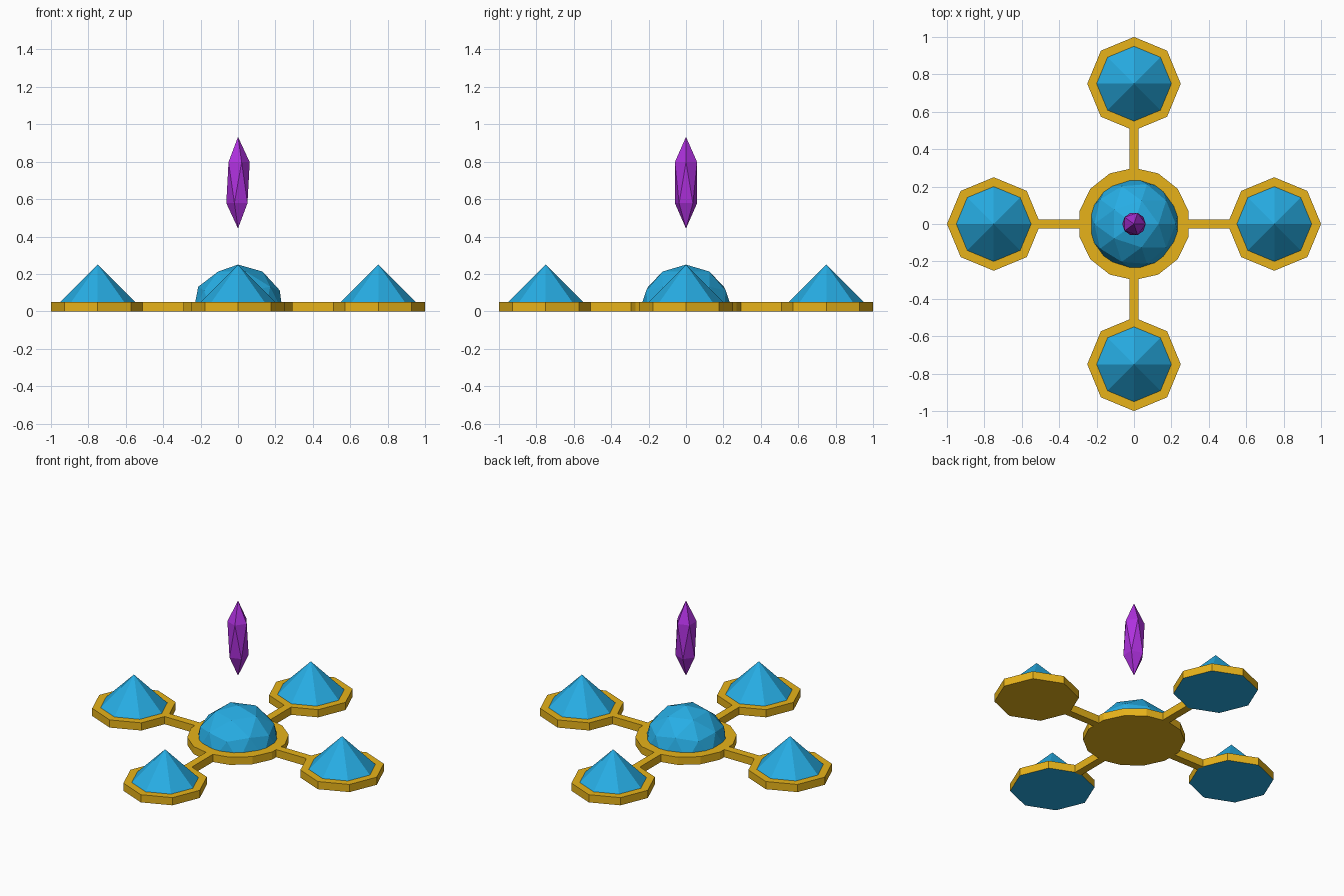
import bpy, bmesh, math
from mathutils import Matrix

if "Cube" in bpy.data.objects:
    bpy.data.objects.remove(bpy.data.objects["Cube"])


def material(name, rgb):
    m = bpy.data.materials.new(name)
    m.diffuse_color = (*rgb, 1)
    m.use_nodes = True
    m.node_tree.nodes["Principled BSDF"].inputs["Base Color"].default_value = m.diffuse_color
    return m


ORANGE = material("orange", (0.80, 0.45, 0.01))
BLUE = material("blue", (0.02, 0.42, 0.78))
PURPLE = material("purple", (0.42, 0.03, 0.72))


def finish(bm, name, mat):
    me = bpy.data.meshes.new(name)
    bm.to_mesh(me)
    bm.free()
    me.materials.append(mat)
    ob = bpy.data.objects.new(name, me)
    bpy.context.collection.objects.link(ob)
    return ob


def prism(name, sides, r1, r2, height, x, y, mat, base=True):
    """Plate or cone standing on z = 0, optionally open underneath."""
    bm = bmesh.new()
    bmesh.ops.create_cone(bm, cap_ends=True, segments=sides, radius1=r1, radius2=r2,
                          depth=height, matrix=Matrix.Translation((x, y, height / 2)))
    if r2 == 0:
        bmesh.ops.remove_doubles(bm, verts=bm.verts, dist=1e-5)
    if not base:
        bottom = [f for f in bm.faces if f.calc_center_median().z < 1e-4]
        bmesh.ops.delete(bm, geom=bottom, context='FACES_ONLY')
    return finish(bm, name, mat)


# centre plate
prism("centre_plate", 14, 0.3, 0.3, 0.05, 0, 0, ORANGE)

# centre dome: upper half of a faceted ball
bm = bmesh.new()
bmesh.ops.create_icosphere(bm, subdivisions=2, radius=0.25)
bmesh.ops.bisect_plane(bm, geom=bm.verts[:] + bm.edges[:] + bm.faces[:],
                       plane_co=(0, 0, 0.02), plane_no=(0, 0, 1), clear_inner=True)
finish(bm, "centre_dome", BLUE)

# four arms, each with an octagonal plate and a cone
for i, side in enumerate(("right", "back", "left", "front")):
    a = i * math.pi / 2
    x, y = 0.75 * math.cos(a), 0.75 * math.sin(a)
    blue_base = side != "right"
    prism(side + "_plate", 8, 0.25, 0.25, 0.05, x, y, ORANGE, base=not blue_base)
    prism(side + "_cone", 8, 0.25, 0, 0.25, x, y, BLUE, base=blue_base)
    bm = bmesh.new()
    bmesh.ops.create_cube(bm, size=1, matrix=Matrix.Rotation(a, 4, 'Z')
                          @ Matrix.Translation((0.4, 0, 0.025))
                          @ Matrix.Diagonal((0.23, 0.05, 0.05, 1)))
    finish(bm, side + "_arm", ORANGE)

# floating crystal
bm = bmesh.new()
bmesh.ops.create_icosphere(bm, subdivisions=1, radius=0.07,
                           matrix=Matrix.Translation((0, 0, 0.688)) @ Matrix.Diagonal((1, 1, 3.5, 1)))
finish(bm, "crystal", PURPLE)
